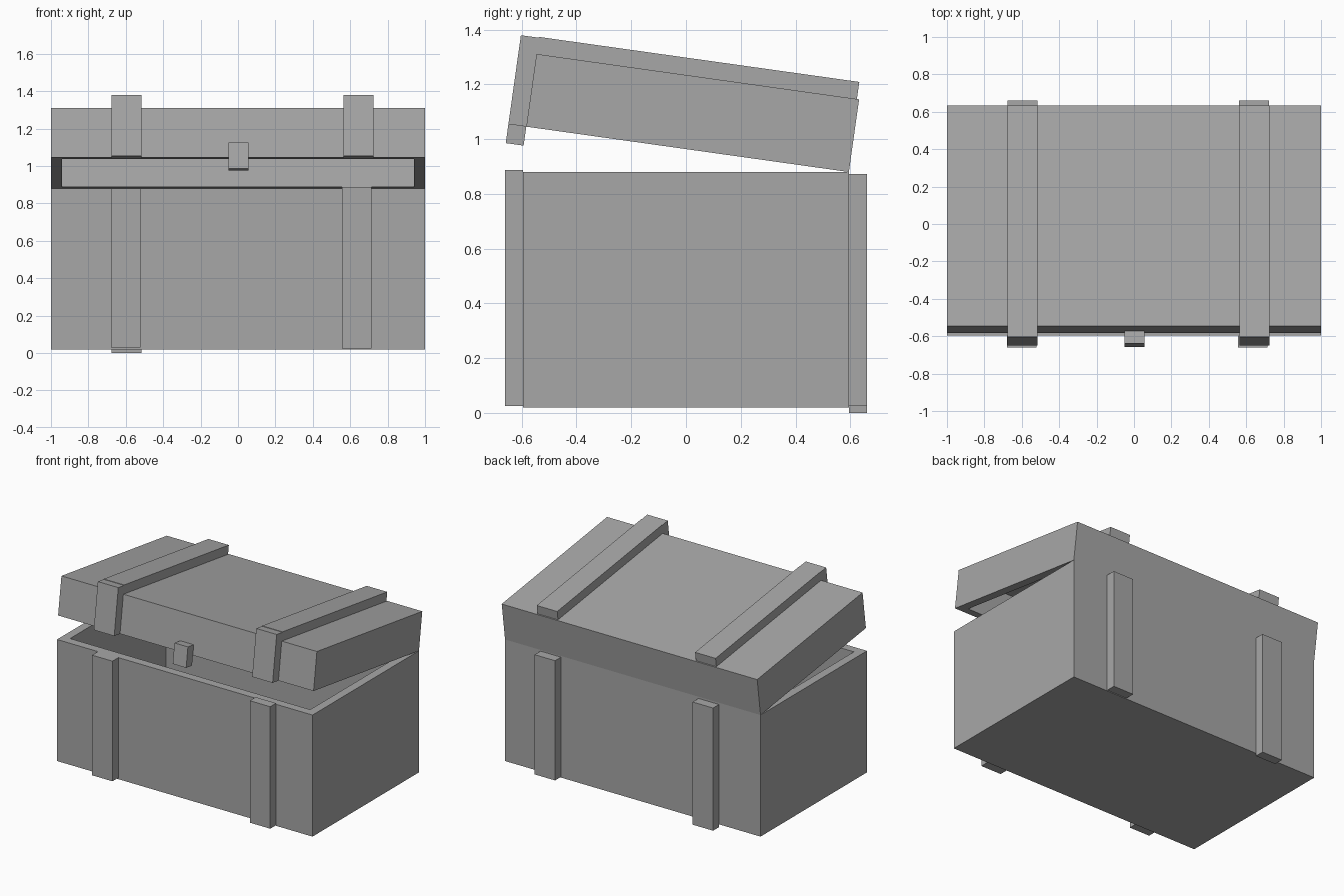
import bpy, bmesh
from math import radians
from mathutils import Matrix

default_cube = bpy.data.objects.get("Cube")
if default_cube:
    bpy.data.objects.remove(default_cube, do_unlink=True)

grey = bpy.data.materials.new("plain_grey")
grey.use_nodes = True
colour = (0.39, 0.39, 0.39, 1)
grey.diffuse_color = colour
grey.node_tree.nodes["Principled BSDF"].inputs["Base Color"].default_value = colour

WALL = 0.06
DEPTH = 1.19
HALF = DEPTH / 2
RIM = 0.88
LID_HEIGHT = 0.268
STRAP = 0.066

# Lid parts are modelled closed, measured from the hinge line, then swung open
hinge = Matrix.Translation((0, HALF, RIM)) @ Matrix.Rotation(radians(-8), 4, "X")


def block(name, x, y, z, open_side=0, swing=None):
    """Box between (low, high) pairs; open_side 1 hollows it from the top, -1 from below."""
    bm = bmesh.new()
    bmesh.ops.create_cube(bm, size=1)
    for v in bm.verts:
        v.co = [pair[0] if c < 0 else pair[1] for c, pair in zip(v.co, (x, y, z))]
    bm.normal_update()
    if open_side:
        mouth = next(f for f in bm.faces if f.normal.z * open_side > 0.9)
        bmesh.ops.inset_region(bm, faces=[mouth], thickness=WALL, use_even_offset=True)
        sunk = bmesh.ops.extrude_discrete_faces(bm, faces=[mouth])["faces"][0]
        drop = -open_side * (z[1] - z[0] - WALL)
        bmesh.ops.translate(bm, verts=sunk.verts, vec=(0, 0, drop))
    mesh = bpy.data.meshes.new(name)
    bm.to_mesh(mesh)
    bm.free()
    mesh.materials.append(grey)
    obj = bpy.data.objects.new(name, mesh)
    if swing:
        obj.matrix_world = swing
    bpy.context.collection.objects.link(obj)
    return obj


# Hollow crate and hollow tilted lid
block("crate_body", (-1, 1), (-HALF, HALF), (0.02, RIM), open_side=1)
block("lid", (-1, 1), (-DEPTH, 0), (0, LID_HEIGHT), open_side=-1, swing=hinge)

# Upright battens on the front and back of the crate, slightly uneven
front, back = (-HALF - STRAP, -HALF), (HALF, HALF + STRAP)
block("front_batten_right", (-0.68, -0.52), front, (0.03, 0.88))
block("front_batten_left", (0.555, 0.715), front, (0.025, 0.888))
block("back_batten_right", (-0.675, -0.515), back, (0, 0.868))
block("back_batten_left", (0.562, 0.722), back, (0.025, 0.872))

# Battens over the top and down the front of the lid
lid_front = (-DEPTH - STRAP, -DEPTH)
lid_top = LID_HEIGHT + 0.063
for side, x in (("right", (-0.675, -0.515)), ("left", (0.565, 0.725))):
    block("lid_top_batten_" + side, x, (-DEPTH, -0.008), (LID_HEIGHT, lid_top), swing=hinge)
    block("lid_front_batten_" + side, x, lid_front, (0, lid_top - 0.003), swing=hinge)

# Latch hanging below the front edge of the lid
block("latch", (-0.05, 0.055), lid_front, (-0.07, 0.072), swing=hinge)
